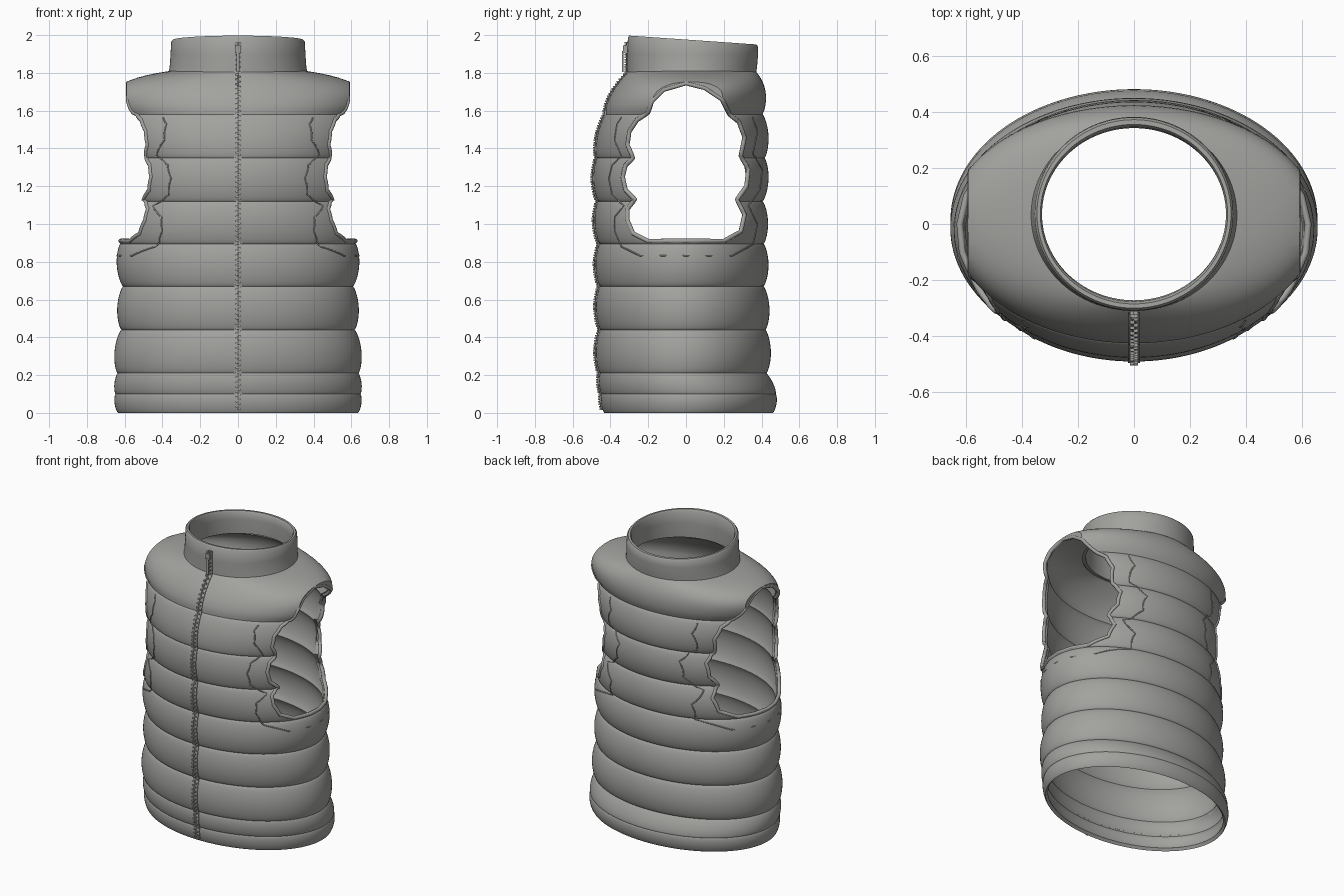
import bpy, bmesh, math
from mathutils import Matrix, Vector

cube = bpy.data.objects.get("Cube")
if cube:
    bpy.data.objects.remove(cube, do_unlink=True)

# One fabric colour
GREY = (0.36, 0.36, 0.345, 1)
fabric = bpy.data.materials.new("grey fabric")
fabric.use_nodes = True
fabric.diffuse_color = GREY
bsdf = fabric.node_tree.nodes["Principled BSDF"]
bsdf.inputs["Base Color"].default_value = GREY
bsdf.inputs["Roughness"].default_value = 0.7

# Quilting seams: height, half width, front y, back y
SEAMS = [(0.0, .635, -.432, .460), (.10, .648, -.447, .475), (.21, .637, -.455, .425),
         (.44, .617, -.452, .420), (.67, .608, -.455, .410), (.895, .622, -.457, .410),
         (1.12, .597, -.465, .405), (1.35, .597, -.470, .415), (1.58, .622, -.425, .405),
         (1.81, .360, -.300, .365)]
SHOULDER = 1.58
SHOULDER_X = 0.59

# Armhole outline seen from the side (y, z), scalloped by the quilting
ARMHOLE = [(-.20, .91), (-.28, .95), (-.31, 1.02), (-.31, 1.08), (-.27, 1.13), (-.32, 1.18),
           (-.335, 1.25), (-.32, 1.31), (-.28, 1.35), (-.31, 1.42), (-.30, 1.49), (-.26, 1.55),
           (-.20, 1.59), (-.18, 1.65), (-.12, 1.71), (0, 1.745), (.10, 1.72), (.19, 1.66),
           (.23, 1.58), (.28, 1.54), (.31, 1.46), (.29, 1.36), (.33, 1.29), (.32, 1.2),
           (.27, 1.13), (.31, 1.05), (.29, .96), (.2, .91)]


def section(z):
    """Half width, front y and back y of the padded body at a height."""
    z = min(max(z, 0), SEAMS[-1][0])
    i = max(k for k in range(len(SEAMS) - 1) if SEAMS[k][0] <= z)
    low, high = SEAMS[i], SEAMS[i + 1]
    t = (z - low[0]) / (high[0] - low[0])
    puff = math.sin(math.pi * t) ** 0.65 if 0 < t < 1 else 0
    shoulder = low[0] == SHOULDER
    powers = (5, 1.6, 3) if shoulder else (1, 1, 1)
    rx, front, back = (a + (b - a) * t ** p for a, b, p in zip(low[1:], high[1:], powers))
    size = 0.012 if i < 2 else 0.027
    if shoulder:
        return rx + 0.04 * puff, front - 0.008 * puff, back + 0.022 * puff
    return rx + size * puff, front - size * 0.85 * puff, back + size * puff


def side_x(y, z):
    rx, front, back = section(z)
    u = (2 * y - front - back) / (back - front)
    return min(SHOULDER_X, rx * math.sqrt(max(0, 1 - u * u))) if z > SHOULDER \
        else rx * math.sqrt(max(0, 1 - u * u))


def add_mesh(name, bm):
    bmesh.ops.recalc_face_normals(bm, faces=bm.faces)
    mesh = bpy.data.meshes.new(name)
    bm.to_mesh(mesh)
    bm.free()
    obj = bpy.data.objects.new(name, mesh)
    bpy.context.scene.collection.objects.link(obj)
    mesh.materials.append(fabric)
    return obj


def loft(name, rings, closed=False):
    """Skin a list of equally long point rings."""
    bm = bmesh.new()
    loops = [[bm.verts.new(p) for p in ring] for ring in rings]
    pairs = list(zip(loops, loops[1:]))
    if closed:
        pairs.append((loops[-1], loops[0]))
    for a, b in pairs:
        for k in range(len(a)):
            n = (k + 1) % len(a)
            bm.faces.new((a[k], a[n], b[n], b[k]))
    return add_mesh(name, bm)


def oval(rx, front, back, height, count=128):
    """Oval ring; height is a function of y."""
    ring = []
    for k in range(count):
        a = math.tau * k / count
        y = (front + back) / 2 + (back - front) / 2 * math.sin(a)
        ring.append((rx * math.cos(a), y, height(y)))
    return ring


def finish(obj, angle=32):
    bpy.ops.object.select_all(action='DESELECT')
    obj.select_set(True)
    bpy.context.view_layer.objects.active = obj
    for mod in list(obj.modifiers):
        bpy.ops.object.modifier_apply(modifier=mod.name)
    bpy.ops.object.shade_smooth_by_angle(angle=math.radians(angle))


def tube(name, points, radius, cyclic):
    curve = bpy.data.curves.new(name, 'CURVE')
    curve.dimensions = '3D'
    curve.bevel_depth = radius
    curve.bevel_resolution = 2
    spline = curve.splines.new('POLY')
    spline.points.add(len(points) - 1)
    for p, co in zip(spline.points, points):
        p.co = (*co, 1)
    spline.use_cyclic_u = cyclic
    obj = bpy.data.objects.new(name, curve)
    bpy.context.scene.collection.objects.link(obj)
    curve.materials.append(fabric)
    bpy.ops.object.select_all(action='DESELECT')
    obj.select_set(True)
    bpy.context.view_layer.objects.active = obj
    bpy.ops.object.convert(target='MESH')
    finish(obj, 60)


def refine(points, steps=4):
    """Subdivide a closed outline with straight steps."""
    return [tuple(p + (q - p) * s / steps for p, q in zip(a, b))
            for a, b in zip(points, points[1:] + points[:1]) for s in range(steps)]


# Padded body
heights = []
for (z0, *_), (z1, *_) in zip(SEAMS, SEAMS[1:]):
    for k in range(14):
        t = math.sin(k / 14 * math.pi / 2) if z0 == SHOULDER else 0.5 - 0.5 * math.cos(math.pi * k / 14)
        heights.append(z0 + (z1 - z0) * t)
heights.append(SEAMS[-1][0])
body = loft("quilted_body", [oval(*section(z), lambda y, z=z: z) for z in heights])
solid = body.modifiers.new("thickness", 'SOLIDIFY')
solid.thickness = 0.022
solid.offset = -1

# Armhole cutters
cutters = []
for side in (1, -1):
    bm = bmesh.new()
    face = bm.faces.new([bm.verts.new((side * 0.38, y, z)) for y, z in ARMHOLE])
    new = bmesh.ops.extrude_face_region(bm, geom=[face])["geom"]
    bmesh.ops.translate(bm, vec=(side * 0.5, 0, 0), verts=[v for v in new if isinstance(v, bmesh.types.BMVert)])
    cutters.append(add_mesh("armhole_cutter", bm))
    bm = bmesh.new()
    bmesh.ops.create_cube(bm, size=1, matrix=Matrix.Translation((side * (SHOULDER_X + 0.25), 0, 1.73))
                          @ Matrix.Diagonal((0.5, 1.2, 0.3, 1)))
    cutters.append(add_mesh("shoulder_cutter", bm))
for cutter in cutters:
    cutter.hide_render = True
    cut = body.modifiers.new("cut", 'BOOLEAN')
    cut.operation = 'DIFFERENCE'
    cut.solver = 'EXACT'
    cut.object = cutter
finish(body)
for cutter in cutters:
    bpy.data.objects.remove(cutter, do_unlink=True)

# Rolled armhole edges and the stitched line around them
for side, label in ((1, "left"), (-1, "right")):
    edge = [(side * (side_x(y, z) - 0.008), y, z) for y, z in refine(ARMHOLE)]
    tube(label + "_armhole_edge", edge, 0.012, True)
    wide = [(y * 1.22, 1.3 + (z - 1.3) * 1.2) for y, z in refine(ARMHOLE)]
    start = next(k for k, p in enumerate(wide) if p[1] > SHOULDER)
    wide = [p for p in wide[start:] + wide[:start] if p[1] < SHOULDER]
    tube(label + "_armhole_stitching", [(side * side_x(y, z), y, z) for y, z in wide], 0.004, False)

# Standing collar, higher at the front
FRONT, BACK = -.31, .38
top = lambda y: 1.998 - 0.048 * (y - FRONT) / (BACK - FRONT)
at = lambda h: (lambda y: h)
collar = loft("collar", [
    oval(.368, -.31, .372, at(1.805)), oval(.362, -.31, .376, at(1.83)), oval(.357, FRONT, .382, at(1.9)),
    oval(.354, -.308, .38, lambda y: top(y) - 0.01), oval(.346, -.300, .372, top),
    oval(.334, -.285, .355, top), oval(.328, -.276, .346, lambda y: top(y) - 0.012),
    oval(.328, -.272, .342, at(1.9)), oval(.335, -.276, .345, at(1.8))], closed=True)
finish(collar, 40)


# Front zip: two tapes, interlocking teeth and a slider
def zip_y(z):
    return section(z)[1] if z < 1.80 else FRONT


def box(bm, centre, size):
    bmesh.ops.create_cube(bm, size=1, matrix=Matrix.Translation(centre) @ Matrix.Diagonal((*size, 1)))


steps = [0.02 + 1.94 * k / 150 for k in range(151)]
for side, label in ((1, "left"), (-1, "right")):
    tape = loft(label + "_zip_tape", [[(side * x, zip_y(z) + d, z) for x, d in
                ((.003, .01), (.003, -.008), (.022, -.005), (.022, .01))] for z in steps])
    finish(tape, 50)
bm = bmesh.new()
for k, z in enumerate(steps):
    box(bm, Vector((0.006 * (-1) ** k, zip_y(z) - 0.008, z)), (0.016, 0.014, 0.009))
add_mesh("zip_teeth", bm)
bm = bmesh.new()
box(bm, Vector((0, FRONT - 0.014, 1.925)), (0.03, 0.02, 0.04))
box(bm, Vector((0, FRONT - 0.024, 1.86)), (0.018, 0.008, 0.11))
add_mesh("zip_slider", bm)
